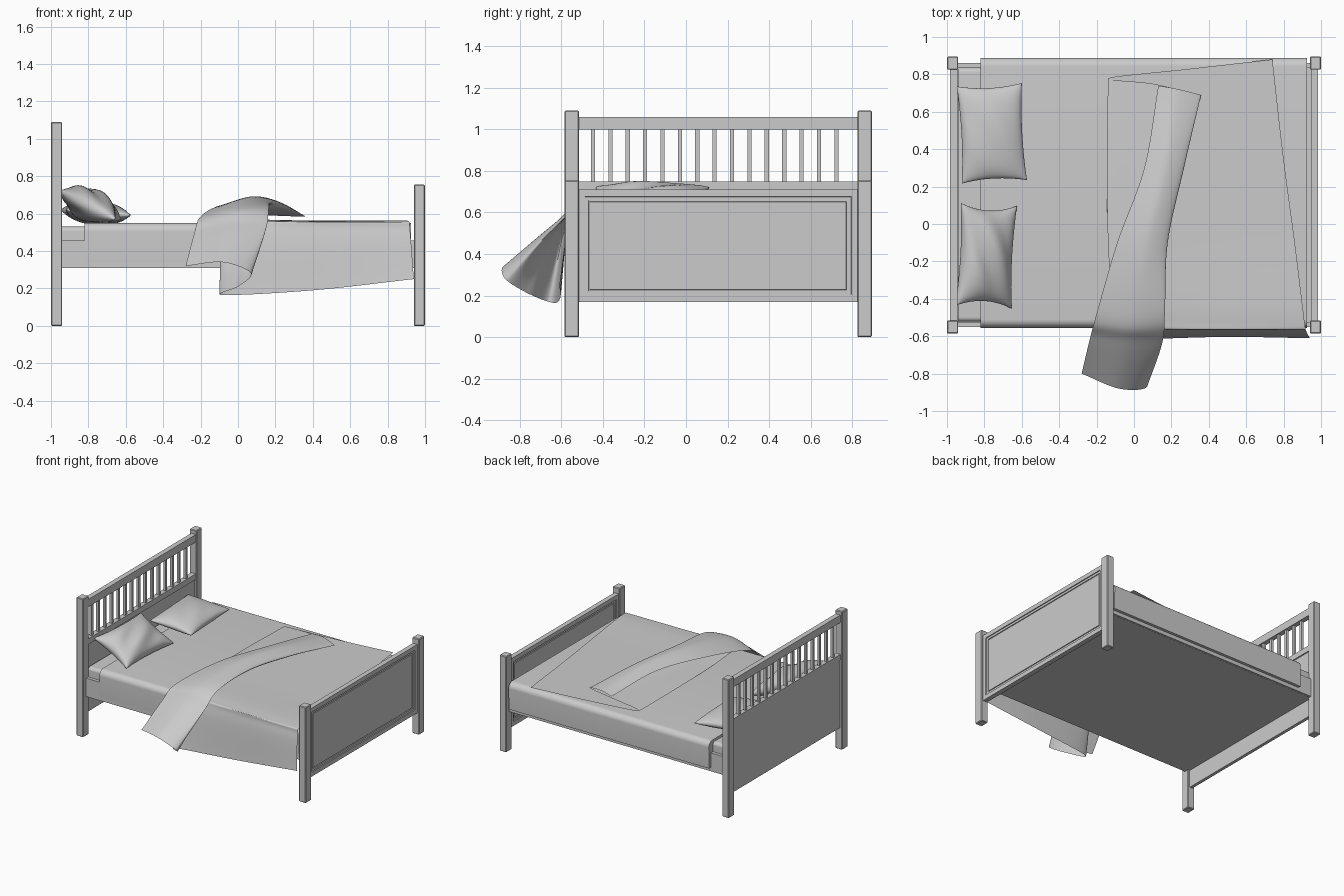
import bpy, bmesh, math
from mathutils import Vector, Matrix

if "Cube" in bpy.data.objects:
    bpy.data.objects.remove(bpy.data.objects["Cube"])

CY = 0.155  # bed frame centre line in y


def finish(name, bm, smooth=False):
    bmesh.ops.recalc_face_normals(bm, faces=bm.faces)
    me = bpy.data.meshes.new(name)
    bm.to_mesh(me)
    bm.free()
    ob = bpy.data.objects.new(name, me)
    bpy.context.collection.objects.link(ob)
    if smooth:
        bpy.ops.object.select_all(action='DESELECT')
        ob.select_set(True)
        bpy.context.view_layer.objects.active = ob
        bpy.ops.object.shade_smooth_by_angle(angle=math.radians(50))
    return ob


def box_bm(x0, x1, y0, y1, z0, z1):
    bm = bmesh.new()
    bmesh.ops.create_cube(bm, size=1)
    for v in bm.verts:
        v.co = Vector(((x0 + x1) / 2 + v.co.x * (x1 - x0),
                       (y0 + y1) / 2 + v.co.y * (y1 - y0),
                       (z0 + z1) / 2 + v.co.z * (z1 - z0)))
    return bm


def box(name, *b, bevel=0.0):
    bm = box_bm(*b)
    if bevel:
        bmesh.ops.bevel(bm, geom=bm.edges[:], offset=bevel, segments=1, affect='EDGES')
    return finish(name, bm)


def prism(name, y0, y1, z0, z1, x0, x1, r):
    """Bedding block along x with rounded long top edges."""
    prof = [(y0 + 0.005, z0)]
    for i in range(9):
        a = math.pi - i * math.pi / 16
        prof.append((y0 + r + r * math.cos(a), z1 - r + r * math.sin(a)))
    for i in range(9):
        a = math.pi / 2 - i * math.pi / 16
        prof.append((y1 - r + r * math.cos(a), z1 - r + r * math.sin(a)))
    prof.append((y1 - 0.005, z0))
    bm = bmesh.new()
    f = bm.faces.new([bm.verts.new((x0, y, z)) for y, z in prof])
    ext = bmesh.ops.extrude_face_region(bm, geom=[f])['geom']
    for v in ext:
        if isinstance(v, bmesh.types.BMVert):
            v.co.x = x1
    return finish(name, bm, True)


# posts
for side, y in (("front", CY - 0.705), ("back", CY + 0.705)):
    box("head_post_" + side, -1, -0.94, y - 0.035, y + 0.035, 0, 1.09, bevel=0.005)
    box("foot_post_" + side, 0.94, 1, y - 0.035, y + 0.035, 0, 0.755, bevel=0.005)

# headboard
Y0, Y1 = CY - 0.675, CY + 0.675
box("headboard_panel", -0.98, -0.955, Y0, Y1, 0.17, 0.71)
box("headboard_mid_rail", -0.985, -0.945, Y0, Y1, 0.705, 0.75)
box("headboard_top_rail", -0.985, -0.945, Y0, Y1, 1.0, 1.06)
for i in range(15):
    y = -0.448 + i * 0.0837
    box("headboard_slat", -0.975, -0.955, y - 0.01, y + 0.01, 0.745, 1.005)

# footboard with recessed, grooved panel on both faces
bm = box_bm(0.947, 0.985, Y0, Y1, 0.17, 0.71)
bm.normal_update()
for f in [f for f in bm.faces if abs(f.normal.x) > 0.9]:
    for t, d in ((0.048, 0), (0.001, -0.007), (0.024, 0), (0.002, -0.006), (0.006, 0), (0.002, 0.006)):
        bmesh.ops.inset_region(bm, faces=[f], thickness=t, depth=d)
finish("footboard", bm)

# side rails and base
for side, s in (("front", -1), ("back", 1)):
    a, b = sorted((CY + s * 0.68, CY + s * 0.705))
    box("side_rail_" + side, -0.95, 0.95, a, b, 0.31, 0.455)
box("bed_base", -0.955, 0.95, CY - 0.69, CY + 0.69, 0.309, 0.335)

# mattress and fitted cover
prism("mattress", -0.522, 0.836, 0.33, 0.53, -0.94, 0.91, 0.025)
prism("sheet", -0.555, 0.888, 0.34, 0.55, -0.82, 0.925, 0.045)


def spline(p, n):
    """Catmull-Rom through the points."""
    q = [2 * p[0] - p[1]] + p + [2 * p[-1] - p[-2]]
    out = []
    for i in range(len(p) - 1):
        a, b, c, d = q[i:i + 4]
        for k in range(n):
            t = k / n
            out.append(0.5 * (2 * b + (c - a) * t + (2 * a - 5 * b + 4 * c - d) * t * t
                              + (3 * b - a - 3 * c + d) * t ** 3))
    return out + [p[-1]]


# blanket: z-folded cross-sections from back edge to front hem
# each row: foot edge, middle, lower fold, middle layer, upper fold, top layer, free edge
rows = [
    [(.74, .88, .56), (.3, .83, .56), (-.135, .78, .57), (.1, .75, .59), (.355, .69, .585), (.24, .72, .61), (.13, .74, .60)],
    [(.80, .35, .56), (.3, .3, .56), (-.14, .3, .575), (.07, .3, .60), (.265, .3, .63), (.17, .3, .675), (.055, .3, .65)],
    [(.86, -.1, .56), (.3, -.1, .56), (-.13, -.1, .575), (.02, -.1, .60), (.18, -.1, .65), (.07, -.1, .69), (-.09, -.1, .645)],
    [(.91, -.51, .56), (.35, -.51, .56), (-.10, -.49, .575), (.02, -.5, .60), (.165, -.48, .63), (0, -.5, .635), (-.2, -.48, .585)],
    [(.92, -.57, .51), (.35, -.57, .51), (-.08, -.58, .51), (.02, -.61, .52), (.15, -.64, .52), (-.03, -.64, .54), (-.235, -.61, .49)],
    [(.94, -.61, .25), (.4, -.605, .19), (-.08, -.64, .165), (0, -.76, .21), (.07, -.87, .28), (-.08, -.88, .34), (-.28, -.80, .32)],
]
NU, NV = 12, 10
across = [spline([Vector(p) for p in r], NU) for r in rows]
cols = [spline(list(c), NV) for c in zip(*across)]
bm = bmesh.new()
vs = [[bm.verts.new(p) for p in c] for c in cols]
for i in range(len(vs) - 1):
    for j in range(len(vs[0]) - 1):
        bm.faces.new((vs[i][j], vs[i + 1][j], vs[i + 1][j + 1], vs[i][j + 1]))
finish("blanket", bm, True)


def pillow(name, center, a, b, t, tilt, twist, pinch, wrinkle):
    """Puffed cushion with pulled-out corners."""
    n = 28
    mat = Matrix.Translation(center) @ Matrix.Rotation(twist, 4, 'Z') @ Matrix.Rotation(tilt, 4, 'Y')
    bm = bmesh.new()
    for s in (-1, 1):
        g = []
        for i in range(n + 1):
            u = -math.cos(math.pi * i / n)
            row = []
            for j in range(n + 1):
                v = -math.cos(math.pi * j / n)
                puff = max(0, (1 - u * u) * (1 - v * v))
                h = t * puff ** 0.45 + s * wrinkle * puff * math.sin(5 * u + 4 * v)
                row.append(bm.verts.new(mat @ Vector((a * u * (1 - pinch * (1 - v * v)),
                                                      b * v * (1 - pinch * (1 - u * u)), s * h))))
            g.append(row)
        for i in range(n):
            for j in range(n):
                bm.faces.new((g[i][j], g[i + 1][j], g[i + 1][j + 1], g[i][j + 1]))
    bmesh.ops.remove_doubles(bm, verts=bm.verts, dist=1e-5)
    finish(name, bm, True)


pillow("pillow_back", (-.76, .485, .605), .175, .26, .062, math.radians(5), math.radians(3), .07, .004)
pillow("pillow_front", (-.79, -.17, .645), .168, .275, .085, math.radians(27), math.radians(-3), .12, .012)
